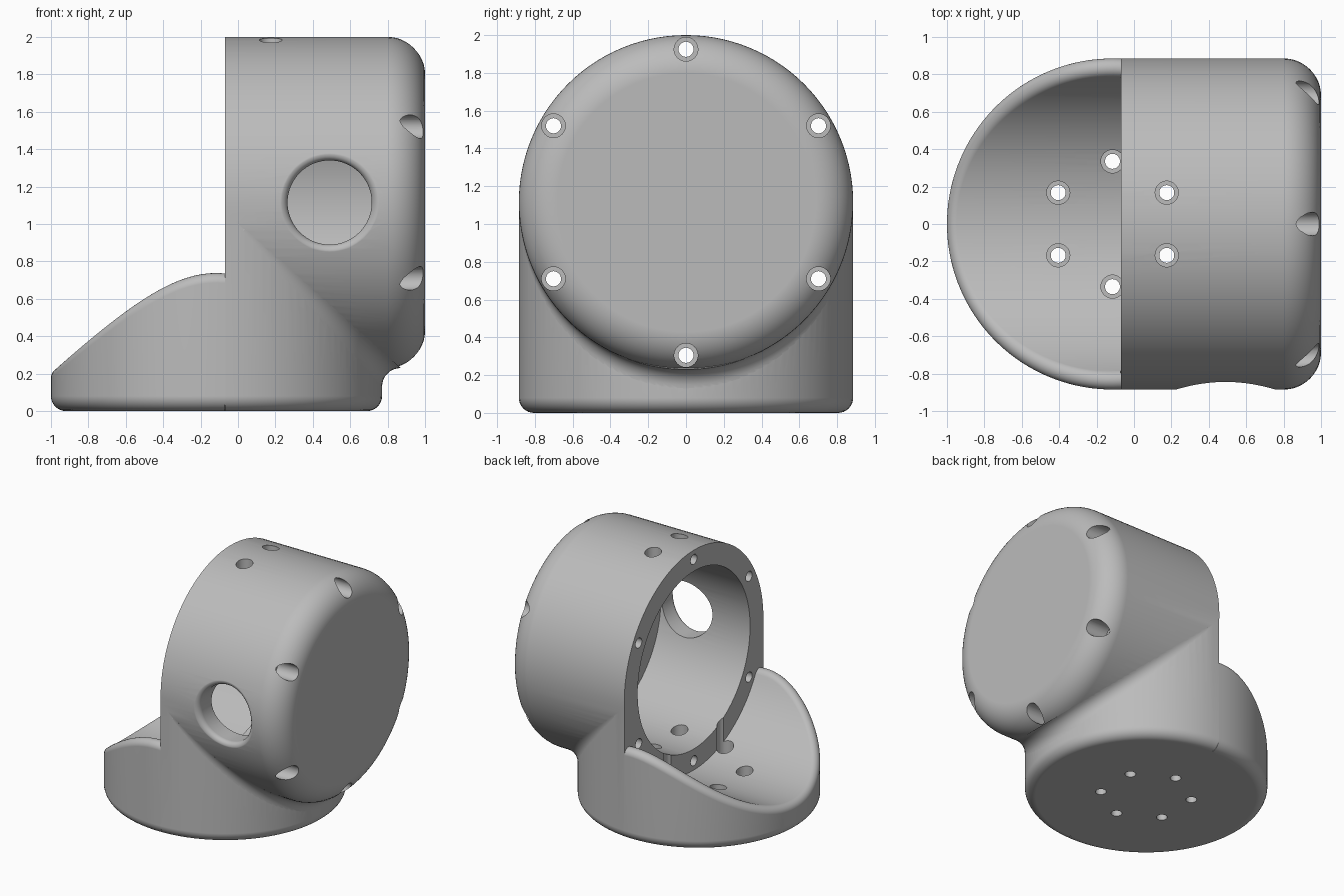
import bpy, bmesh
from math import sin, cos, pi, sqrt, radians
from mathutils import Matrix, Vector

if "Cube" in bpy.data.objects:
    bpy.data.objects.remove(bpy.data.objects["Cube"])

R = 0.885        # radius of both crossing cylinders
CX = -0.115      # x of the upright axis
CZ = 1.115       # z of the level axis
FACE = -0.07     # x of the open face
SEG = 112

grey = bpy.data.materials.new("plain grey")
grey.use_nodes = True
grey.diffuse_color = (0.5, 0.5, 0.5, 1)
grey.node_tree.nodes["Principled BSDF"].inputs["Base Color"].default_value = (0.5, 0.5, 0.5, 1)


def loft(bm, rings, wrap=False):
    """Skin a list of closed point rings, capped or joined end to end."""
    rows = [[bm.verts.new(p) for p in ring] for ring in rings]
    n = len(rows[0])
    pairs = list(zip(rows, rows[1:])) + ([(rows[-1], rows[0])] if wrap else [])
    for a, b in pairs:
        for i in range(n):
            j = (i + 1) % n
            bm.faces.new((a[i], a[j], b[j], b[i]))
    if not wrap:
        bm.faces.new(rows[0][::-1])
        bm.faces.new(rows[-1])


def lathe(bm, profile, matrix, seg=SEG):
    """Turn (radius, height) pairs around the matrix z axis."""
    loft(bm, [[matrix @ Vector((r * cos(2 * pi * i / seg), r * sin(2 * pi * i / seg), h))
               for i in range(seg)] for r, h in profile])


def finish(name, bm):
    bmesh.ops.remove_doubles(bm, verts=bm.verts, dist=1e-5)
    bmesh.ops.recalc_face_normals(bm, faces=bm.faces)
    mesh = bpy.data.meshes.new(name)
    bm.to_mesh(mesh)
    bm.free()
    mesh.materials.append(grey)
    ob = bpy.data.objects.new(name, mesh)
    bpy.context.collection.objects.link(ob)
    return ob


def turned(name, profile, matrix):
    bm = bmesh.new()
    lathe(bm, profile, matrix)
    return finish(name, bm)


def activate(ob):
    bpy.ops.object.select_all(action='DESELECT')
    ob.select_set(True)
    bpy.context.view_layer.objects.active = ob


def combine(ob, other, operation, keep=False):
    mod = ob.modifiers.new("combine", 'BOOLEAN')
    mod.operation, mod.solver, mod.object = operation, 'EXACT', other
    activate(ob)
    bpy.ops.object.modifier_apply(modifier=mod.name)
    if not keep:
        bpy.data.objects.remove(other)


def quarter(n):
    return [pi / 2 * i / n for i in range(n + 1)]


level = Matrix.Translation((0, 0, CZ)) @ Matrix.Rotation(pi / 2, 4, 'Y')
upright = Matrix.Translation((CX, 0, 0))

# Round housing with a softened closed end
soft = 0.2
body = turned("housing", [(R, -0.3)] + [(R - soft + soft * cos(a), 1 - soft + soft * sin(a))
                                        for a in quarter(12)], level)

# Upright pedestal with a rounded foot
foot = 0.08
foot_arc = [(R - foot + foot * sin(a), foot - foot * cos(a)) for a in quarter(8)]
combine(body, turned("pedestal", foot_arc + [(R, CZ)], upright), 'UNION')

# Rolling fillet in the crease between the two cylinders
fil = 0.1
rings = []
for k in range(61):
    t = radians(-81 + 162 * k / 60)
    c, s = cos(t), sin(t)
    ball = Vector((CX + (R + fil) * c, (R + fil) * s, CZ - (R + fil) * c))
    d1 = Vector((-c, -s, 0))
    d2 = Vector((0, -s, c))
    arc = [ball + fil * d1.slerp(d2, i / 8) for i in range(9)]
    core = Vector((CX + R * c - 0.05, (R - 0.04) * s, CZ - R * c + 0.05))
    rings.append([core] + arc)
bm = bmesh.new()
loft(bm, rings)
combine(body, finish("crease_fillet", bm), 'UNION')

# Flat open face
bm = bmesh.new()
bmesh.ops.create_cube(bm, size=3, matrix=Matrix.Translation((FACE - 1.5, 0, 1)))
combine(body, finish("face_cutter", bm), 'DIFFERENCE')

# Inner chamber
combine(body, turned("chamber_cutter", [(0.715, -0.5), (0.715, 0.725)], level), 'DIFFERENCE')

# Side port whose flared lip follows the curved wall
flare = 0.05
steps = [(0.225, 0.4)] + [(0.225 + flare * (1 - cos(a)), flare * (1 - sin(a)) - 0.001)
                          for a in quarter(8)] + [(0.225 + flare, -0.2)]
rings = []
for rad, depth in steps:
    ring = []
    for i in range(64):
        a = 2 * pi * i / 64
        z = rad * sin(a)
        ring.append((0.49 + rad * cos(a), depth - sqrt(R * R - z * z), CZ + z))
    rings.append(ring)
bm = bmesh.new()
loft(bm, rings)
combine(body, finish("port_cutter", bm), 'DIFFERENCE')

# Stepped screw holes along the housing wall
bm = bmesh.new()
for i in range(6):
    a = i * pi / 3
    spot = Matrix.Translation((0, 0.81 * sin(a), CZ + 0.81 * cos(a))) @ Matrix.Rotation(pi / 2, 4, 'Y')
    lathe(bm, [(0.04, -0.5), (0.04, 0.8), (0.063, 0.8), (0.063, 1.2)], spot, 32)
combine(body, finish("wall_hole_cutter", bm), 'DIFFERENCE')

# Open tray: half of the base hollowed by the housing's own radius, rounded rim
rim = 0.052
limit = pi / 2 - (FACE - CX) / R
rings = []
for k in range(73):
    th = limit + (2 * pi - 2 * limit) * k / 72
    c, s = cos(th), sin(th)
    yc = (R - rim) * s
    ball = Vector((CX + (R - rim) * c, yc, CZ - sqrt((R + rim) ** 2 - yc ** 2)))
    inner = Vector((0, -ball.y, CZ - ball.z)).normalized()
    outer = Vector((c, s, 0))
    arc = [ball + rim * inner.slerp(outer, i / 10) for i in range(11)]
    wall = [Vector((CX + r * c, r * s, h)) for r, h in reversed(foot_arc)]
    ring = [Vector((FACE, arc[0].y, arc[0].z))] + arc + wall + [Vector((FACE, wall[-1].y, 0))]
    for p in ring:
        p.x = min(p.x, FACE)
    rings.append(ring)
bm = bmesh.new()
loft(bm, rings)
tray = finish("tray", bm)

# Mounting holes through the floor, two of them reached through the housing top
bm = bmesh.new()
for i in range(6):
    a = radians(30 + 60 * i)
    x, y = CX + 0.335 * cos(a), 0.335 * sin(a)
    top = 2.2 if x > 0 else 0.6
    lathe(bm, [(0.04, -0.1), (0.04, 0.12), (0.062, 0.12), (0.062, top)],
          Matrix.Translation((x, y, 0)), 32)
drill = finish("floor_hole_cutter", bm)
drill.hide_render = True
combine(body, drill, 'DIFFERENCE', keep=True)
combine(tray, drill, 'DIFFERENCE')

# Smooth shading with crisp edges
for ob in (body, tray):
    activate(ob)
    bpy.ops.object.shade_smooth_by_angle(angle=radians(30))
    mod = ob.modifiers.new("even_normals", 'WEIGHTED_NORMAL')
    mod.keep_sharp = True
